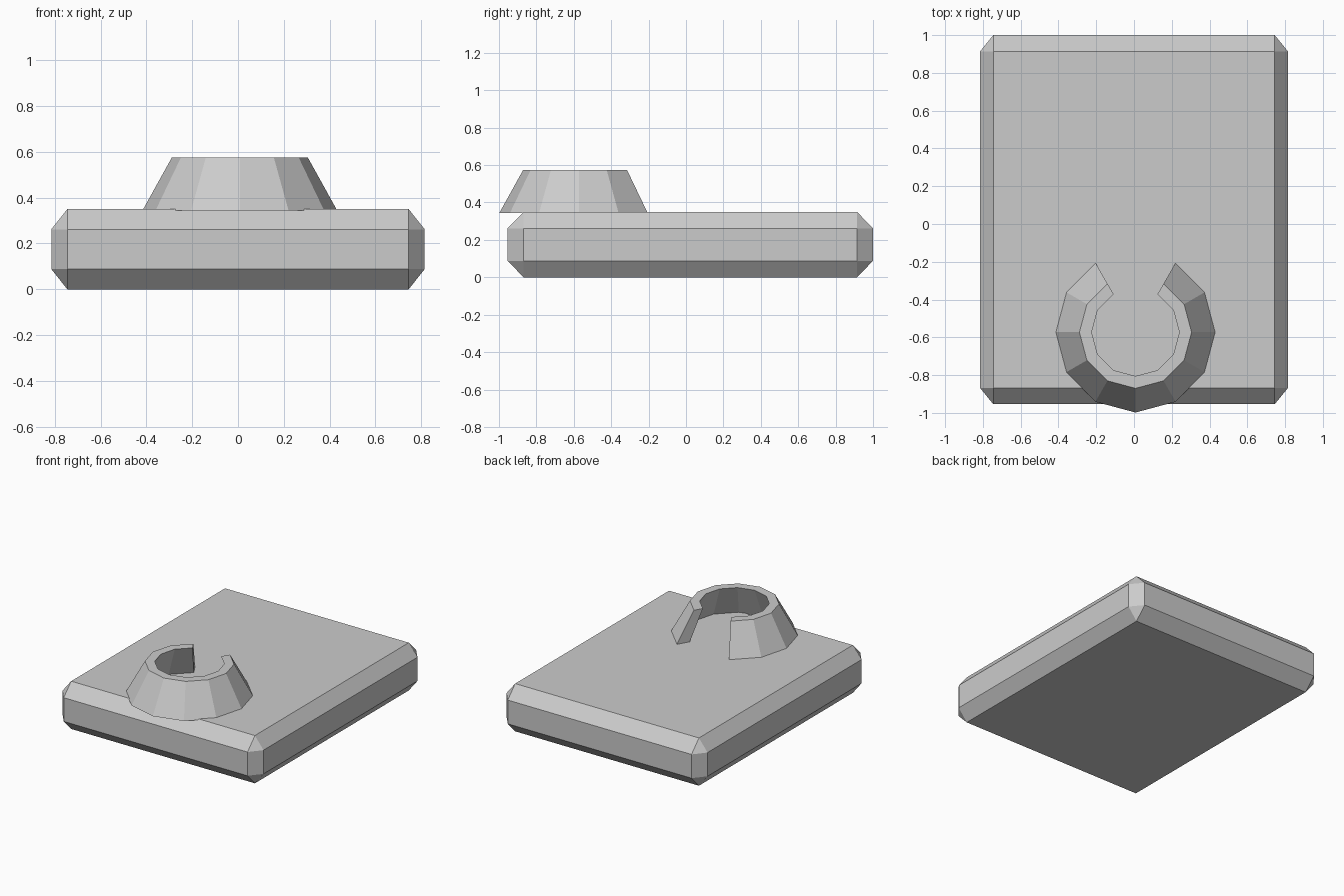
import bpy, bmesh
from math import sin, cos, radians

if "Cube" in bpy.data.objects:
    bpy.data.objects.remove(bpy.data.objects["Cube"])


def finish(bm, name):
    bmesh.ops.recalc_face_normals(bm, faces=bm.faces)
    mesh = bpy.data.meshes.new(name)
    bm.to_mesh(mesh)
    bm.free()
    obj = bpy.data.objects.new(name, mesh)
    bpy.context.collection.objects.link(obj)
    return obj


def chamfered_box(name, centre, half, inset):
    # bevel a unit cube once, then set its outer and inset planes per axis
    bm = bmesh.new()
    bmesh.ops.create_cube(bm, size=2)
    bmesh.ops.bevel(bm, geom=bm.edges[:], offset=0.2, segments=1,
                    profile=0.5, affect='EDGES')
    for v in bm.verts:
        for i in range(3):
            sign = 1 if v.co[i] > 0 else -1
            reach = half[i] if abs(v.co[i]) > 0.99 else half[i] - inset[i]
            v.co[i] = centre[i] + sign * reach
    return finish(bm, name)


def open_ring(name, centre, profile, start, step, count):
    # sweep a closed (radius, z) profile round part of a circle, capping ends
    bm = bmesh.new()
    rows = []
    for k in range(count + 1):
        a = radians(start + k * step)
        rows.append([bm.verts.new((centre[0] + r * cos(a),
                                   centre[1] + r * sin(a), z))
                     for r, z in profile])
    n = len(profile)
    for p, q in zip(rows, rows[1:]):
        for i in range(n):
            j = (i + 1) % n
            bm.faces.new((p[i], q[i], q[j], p[j]))
    bm.faces.new(rows[0])
    bm.faces.new(rows[-1][::-1])
    return finish(bm, name)


# Chamfered slab
chamfered_box("base_slab", (0, 0.023, 0.175), (0.815, 0.977, 0.175),
              (0.07, 0.086, 0.088))

# Sloped twelve-sided collar with a 60 degree gap at the back
collar_profile = [(0.425, 0.344), (0.297, 0.575), (0.232, 0.575), (0.33, 0.344)]
open_ring("collar", (0.008, -0.573), collar_profile, 120, 30, 10)
